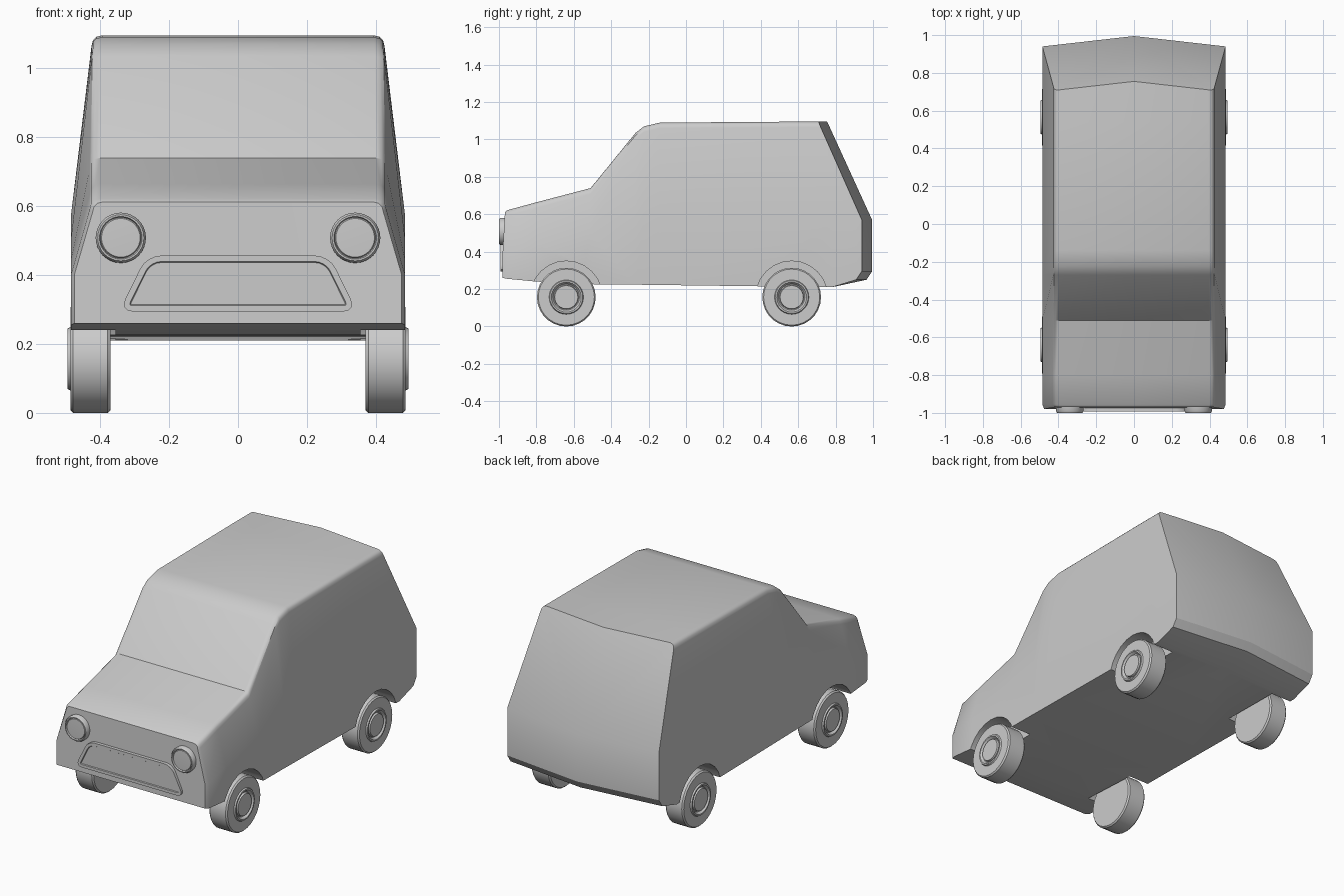
import bpy
import bmesh
from math import cos, sin, radians
from mathutils import Matrix, Vector

cube = bpy.data.objects.get("Cube")
if cube:
    bpy.data.objects.remove(cube, do_unlink=True)

GREY = (0.6, 0.6, 0.6, 1)
grey = bpy.data.materials.new("light grey")
grey.use_nodes = True
grey.diffuse_color = GREY
grey.node_tree.nodes["Principled BSDF"].inputs["Base Color"].default_value = GREY


def finish(name, bm):
    """Turn a bmesh into a linked object with outward normals."""
    bmesh.ops.remove_doubles(bm, verts=bm.verts, dist=1e-5)
    bmesh.ops.recalc_face_normals(bm, faces=bm.faces)
    mesh = bpy.data.meshes.new(name)
    bm.to_mesh(mesh)
    bm.free()
    mesh.materials.append(grey)
    obj = bpy.data.objects.new(name, mesh)
    bpy.context.collection.objects.link(obj)
    return obj


def smooth(obj, angle=33):
    bpy.ops.object.select_all(action='DESELECT')
    obj.select_set(True)
    bpy.context.view_layer.objects.active = obj
    bpy.ops.object.shade_smooth_by_angle(angle=radians(angle))


def lathe(name, profile, location, axis, steps):
    """Spin (radius, offset) points about the given axis."""
    bm = bmesh.new()
    turn = Vector((0, 0, 1)).rotation_difference(Vector(axis)).to_matrix().to_4x4()
    verts = [bm.verts.new((r, 0, h)) for r, h in profile]
    edges = [bm.edges.new(pair) for pair in zip(verts, verts[1:])]
    bmesh.ops.spin(bm, geom=verts + edges, cent=(0, 0, 0), axis=(0, 0, 1),
                   angle=radians(360), steps=steps)
    bmesh.ops.transform(bm, verts=bm.verts, matrix=Matrix.Translation(location) @ turn)
    return finish(name, bm)


# Body: half cross-sections lofted from nose to tail, then mirrored
BELT_W = 0.485


def half_section(y, bottom, belt, top, top_w, lean=0, vee=0, width=BELT_W):
    pts = [(0, bottom), (width, bottom), (width, belt), (top_w, top - 0.03),
           (top_w - 0.004, top - 0.014), (top_w - 0.014, top - 0.004),
           (top_w - 0.03, top), (0, top)]
    out = []
    for x, z in pts:
        rise = max(0, (z - belt) / (top - belt))
        out.append((x, y + lean * rise + vee * (1 - x / BELT_W), z))
    return out


sections = [
    half_section(-0.98, 0.26, 0.40, 0.612, 0.422, lean=0.012, width=0.475),
    half_section(-0.955, 0.255, 0.40, 0.622, 0.43),
    half_section(-0.80, 0.24, 0.44, 0.664, 0.43),
    half_section(-0.51, 0.226, 0.50, 0.74, 0.43),
    half_section(-0.27, 0.224, 0.56, 1.035, 0.427),
    half_section(-0.225, 0.223, 0.57, 1.07, 0.425),
    half_section(-0.14, 0.222, 0.57, 1.09, 0.425),
    half_section(0.78, 0.21, 0.57, 1.095, 0.425, lean=-0.24),
    half_section(0.91, 0.25, 0.57, 1.095, 0.425, lean=-0.24, vee=0.055),
    half_section(0.94, 0.295, 0.57, 1.095, 0.425, lean=-0.24, vee=0.055),
]
bm = bmesh.new()
rings = [[bm.verts.new(p) for p in s] for s in sections]
for a, b in zip(rings, rings[1:]):
    for i in range(len(a) - 1):
        bm.faces.new((a[i], a[i + 1], b[i + 1], b[i]))
bm.faces.new(rings[0])
tail = rings[-1]
belt_mid = bm.verts.new((0, 0.995, 0.57))
bm.faces.new((tail[0], tail[1], tail[2], belt_mid))
bm.faces.new([belt_mid] + tail[2:])
copy = bmesh.ops.duplicate(bm, geom=bm.verts[:] + bm.edges[:] + bm.faces[:])
for v in copy["geom"]:
    if isinstance(v, bmesh.types.BMVert):
        v.co.x = -v.co.x
body = finish("body", bm)

# Wheel arches cut into the body
AXLES = {"front": -0.64, "rear": 0.565}
HUB_Z = 0.157
SIDES = {"left": 1, "right": -1}
for y in AXLES.values():
    for s in SIDES.values():
        cutter = lathe("arch_cutter", [(0, 0), (0.193, 0), (0.193, 0.2), (0, 0.2)],
                       (s * 0.355, y, HUB_Z), (s, 0, 0), 24)
        cutter.hide_render = True
        mod = body.modifiers.new("arch", 'BOOLEAN')
        mod.operation = 'DIFFERENCE'
        mod.solver = 'EXACT'
        mod.object = cutter
        bpy.context.view_layer.objects.active = body
        bpy.ops.object.modifier_apply(modifier=mod.name)
        bpy.data.objects.remove(cutter, do_unlink=True)
smooth(body)

# Wheels with a raised, grooved hub
wheel_profile = [(0, -0.058), (0.15, -0.058), (0.157, -0.05), (0.157, 0.05),
                 (0.15, 0.058), (0.092, 0.058), (0.088, 0.066), (0.08, 0.066),
                 (0.07, 0.052), (0.065, 0.052), (0.062, 0.064), (0, 0.064)]
for end, y in AXLES.items():
    for side, s in SIDES.items():
        smooth(lathe(f"{end}_{side}_wheel", wheel_profile,
                     (s * 0.428, y, HUB_Z), (s, 0, 0), 28))

# Round headlights
light_profile = [(0.073, -0.03), (0.073, 0.01), (0.067, 0.02), (0.062, 0.02),
                 (0.059, 0.012), (0.056, 0.016), (0, 0.018)]
for side, s in SIDES.items():
    smooth(lathe(f"{side}_headlight", light_profile, (s * 0.34, -0.98, 0.508),
                 (0, -1, 0), 32))

# Grille: rounded trapezoid with a recessed centre
bm = bmesh.new()
corners = [(-0.345, 0.294), (0.345, 0.294), (0.265, 0.456), (-0.265, 0.456)]
bm.faces.new([bm.verts.new((x, -0.965, z)) for x, z in corners])
bmesh.ops.bevel(bm, geom=bm.verts[:], offset=0.04, segments=4, profile=0.5,
                affect='VERTICES')
face = bm.faces[:][0]
ext = bmesh.ops.extrude_face_region(bm, geom=[face])
front = [g for g in ext["geom"] if isinstance(g, bmesh.types.BMFace)][0]
bmesh.ops.translate(bm, verts=front.verts[:], vec=(0, -0.027, 0))
bmesh.ops.inset_region(bm, faces=[front], thickness=0.017)
bmesh.ops.inset_region(bm, faces=[front], thickness=0.003)
bmesh.ops.translate(bm, verts=front.verts[:], vec=(0, 0.005, 0))
smooth(finish("grille", bm))
